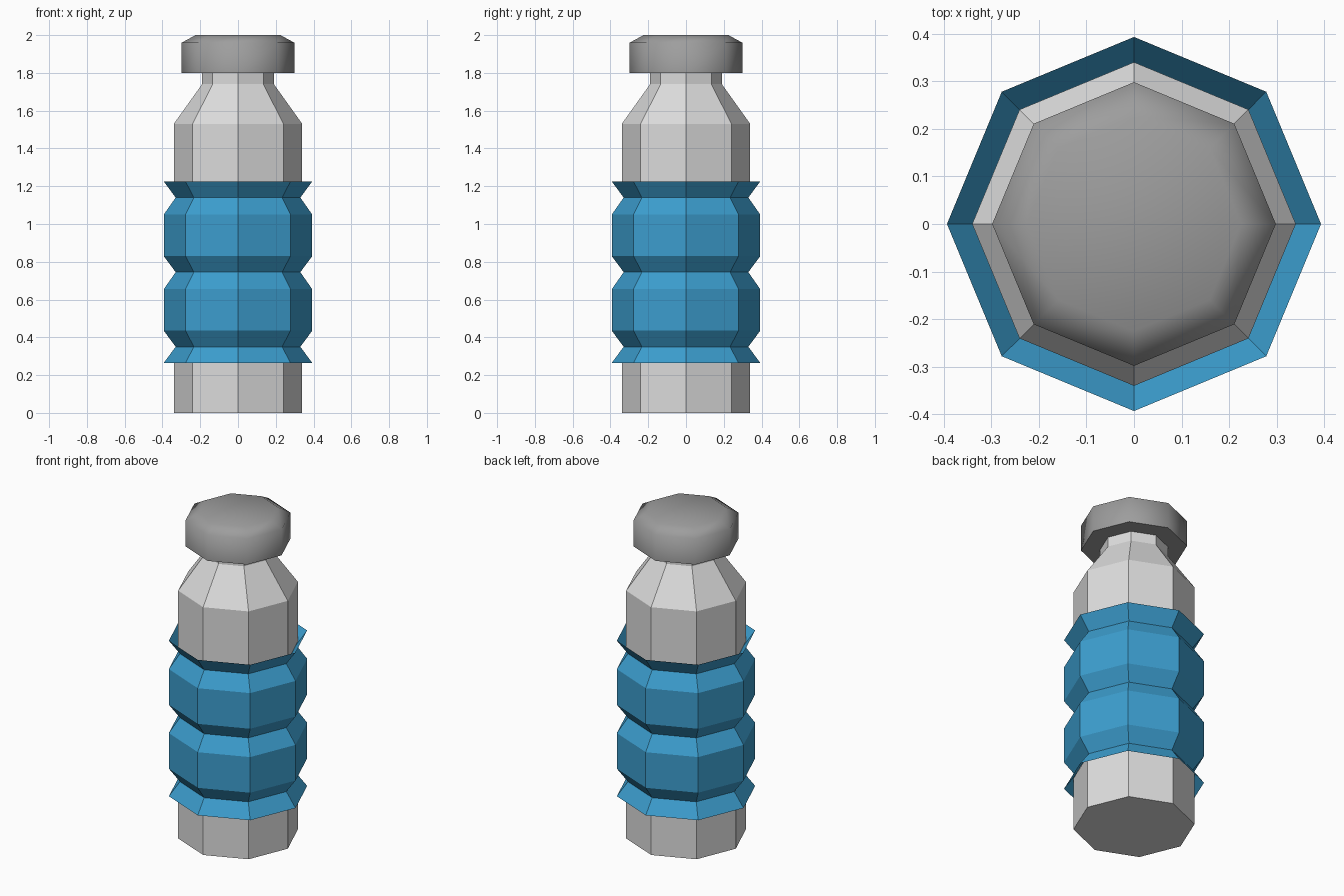
import bpy, bmesh, math

if "Cube" in bpy.data.objects:
    bpy.data.objects.remove(bpy.data.objects["Cube"])

SIDES = 8


def material(name, rgb):
    m = bpy.data.materials.new(name)
    m.diffuse_color = (*rgb, 1)
    m.use_nodes = True
    m.node_tree.nodes["Principled BSDF"].inputs["Base Color"].default_value = m.diffuse_color
    return m


def lathe(name, profile, mat, closed=True):
    """Spin a (radius, height) profile, bottom to top, into an eight-sided part."""
    bm = bmesh.new()
    rings = []
    for r, z in profile:
        angles = [2 * math.pi * i / SIDES for i in range(SIDES)]
        rings.append([bm.verts.new((r * math.cos(a), r * math.sin(a), z)) for a in angles])
    for low, high in zip(rings, rings[1:]):
        for i in range(SIDES):
            j = (i + 1) % SIDES
            bm.faces.new((low[i], low[j], high[j], high[i]))
    if closed:
        bm.faces.new(rings[0][::-1])
        bm.faces.new(rings[-1])
    mesh = bpy.data.meshes.new(name)
    bm.to_mesh(mesh)
    bm.free()
    mesh.materials.append(mat)
    ob = bpy.data.objects.new(name, mesh)
    bpy.context.collection.objects.link(ob)
    return ob


light_grey = material("light grey", (0.72, 0.72, 0.72))
mid_grey = material("mid grey", (0.34, 0.34, 0.34))
blue = material("blue", (0.045, 0.34, 0.62))

# Bottle body, slightly narrowed where the grip wraps it, with shoulder and neck
lathe("bottle_body", [(0.34, 0), (0.34, 0.33), (0.32, 0.35), (0.32, 1.14), (0.34, 1.16),
                      (0.34, 1.53), (0.19, 1.74), (0.19, 1.81)], light_grey)

# Ribbed grip sleeve: an open sheet flaring at both ends, with two bulges
OUT, IN = 0.393, 0.33
grip = [(OUT, 0.265), (IN, 0.35)]
for z in (0.435, 0.83):
    grip += [(OUT, z), (OUT, z + 0.22), (IN, 0.745 if z < 0.5 else 1.14)]
grip.append((OUT, 1.225))
lathe("grip_sleeve", grip, blue, closed=False)

# Cap: chamfered top, smooth shaded with a sharp bottom rim
cap = lathe("cap", [(0.298, 1.80), (0.298, 1.96), (0.225, 2.0)], mid_grey)
bpy.context.view_layer.objects.active = cap
cap.select_set(True)
bpy.ops.object.shade_smooth_by_angle(angle=math.radians(70))
